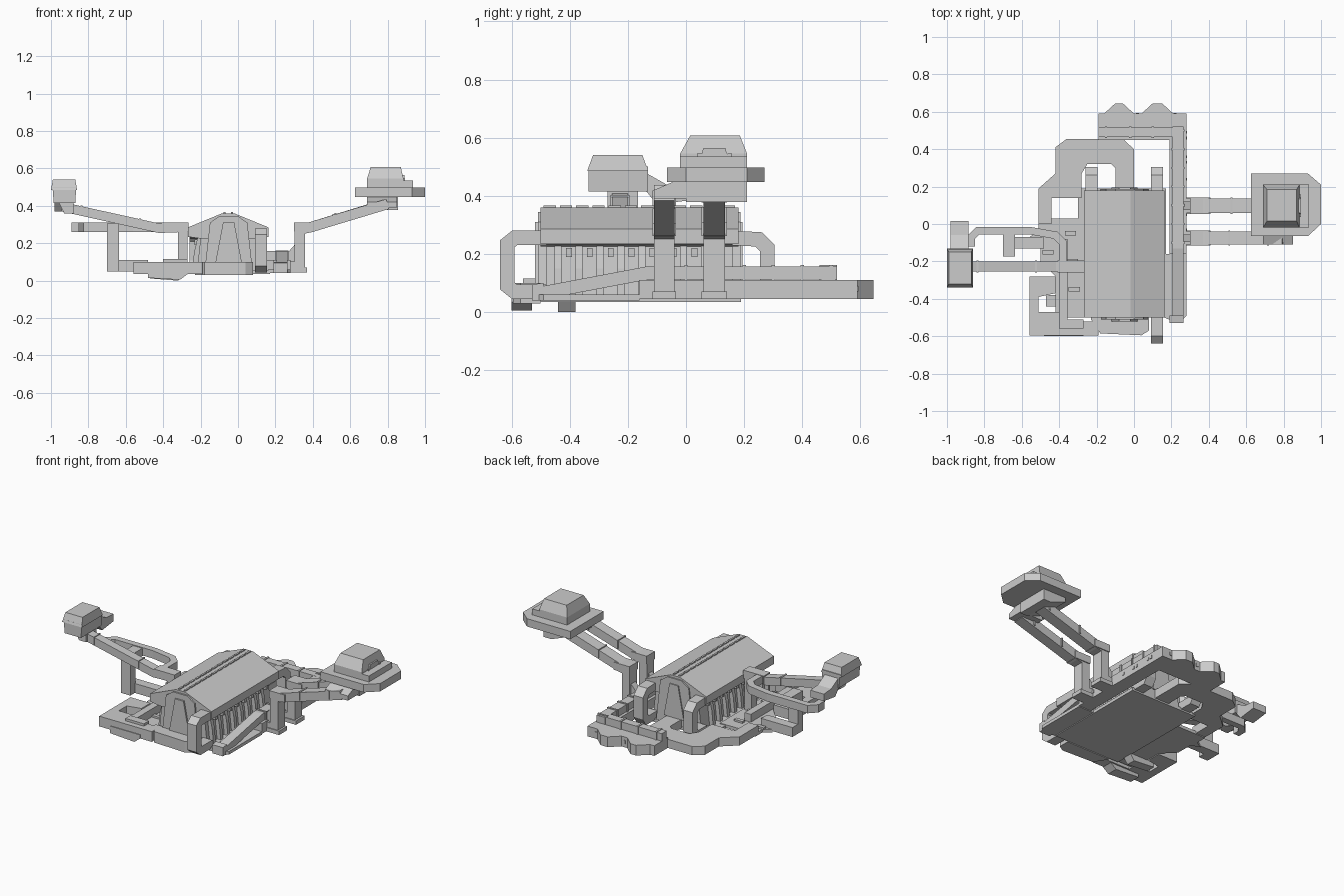
import bpy, bmesh, math
from mathutils import Vector


def prism(name, pts, axis, a, b, top=None):
    """Extrude a 2D outline along an axis; 'top' optionally gives a second outline."""
    put = {'x': lambda p, d: (d, p[0], p[1]),
           'y': lambda p, d: (p[0], d, p[1]),
           'z': lambda p, d: (p[0], p[1], d)}[axis]
    bm = bmesh.new()
    lo = [bm.verts.new(put(p, a)) for p in pts]
    hi = [bm.verts.new(put(p, b)) for p in (top or pts)]
    n = len(pts)
    bm.faces.new(lo)
    bm.faces.new(hi)
    for i in range(n):
        bm.faces.new((lo[i], lo[(i + 1) % n], hi[(i + 1) % n], hi[i]))
    bmesh.ops.recalc_face_normals(bm, faces=bm.faces)
    me = bpy.data.meshes.new(name)
    bm.to_mesh(me)
    bm.free()
    ob = bpy.data.objects.new(name, me)
    bpy.context.collection.objects.link(ob)
    return ob


def rect(x0, x1, y0, y1):
    return [(x0, y0), (x1, y0), (x1, y1), (x0, y1)]


def box(name, x0, x1, y0, y1, z0, z1):
    return prism(name, rect(x0, x1, y0, y1), 'z', z0, z1)


def ribbon(path, t):
    """Outline of a mitred band of thickness t along a 2D path."""
    P = [Vector(p) for p in path]
    left, right = [], []
    for i, p in enumerate(P):
        ds = []
        if i > 0:
            ds.append((p - P[i - 1]).normalized())
        if i < len(P) - 1:
            ds.append((P[i + 1] - p).normalized())
        ns = [Vector((-d.y, d.x)) for d in ds]
        m = sum(ns, Vector((0, 0))).normalized()
        off = m * (t / 2 / max(0.4, m.dot(ns[0])))
        left.append(tuple(p + off))
        right.append(tuple(p - off))
    return left + right[::-1]


# Main hall: roof, body, end walls, ridge trim, ribs
prism('hall_roof', [(-.20, .225), (-.268, .235), (-.268, .285), (-.085, .36), (-.02, .36),
                    (.163, .285), (.163, .235), (.10, .225)], 'y', -.5, .18)
prism('hall_body', [(-.22, .045), (.12, .045), (.10, .23), (-.20, .23)], 'y', -.48, .16)
end = [(-.18, .04), (.08, .04), (.05, .31), (.0, .345), (-.10, .345), (-.15, .31)]
door = [(-.12, .10), (.02, .10), (-.02, .31), (-.08, .31)]
for label, y0, y1, yd in (('front', -.51, -.48, -.52), ('back', .16, .188, .195)):
    prism('hall_end_' + label, end, 'y', y0, y1)
    prism('hall_door_' + label, door, 'y', min(yd, y0), max(yd, y1))
for x in (-.072, -.032):
    for i in range(12):
        y = -.49 + i * .056
        box('ridge_trim', x - .006, x + .006, y, y + .042, .355, .366)
for i in range(8):
    y = -.44 + i * .072
    for s in (-1, 1):
        cx = -.05
        prism('wall_rib', [(cx + s * .15, .05), (cx + s * .195, .05), (cx + s * .185, .15),
                           (cx + s * .165, .235), (cx + s * .14, .235)], 'y', y - .012, y + .012)
        box('wall_lamp', cx + s * .17 - .012, cx + s * .17 + .012, y + .027, y + .047, .19, .22)

# Low floor and front step
box('hall_floor', -.30, .17, -.5, .19, .035, .055)
prism('front_step', [(-.23, -.51), (-.18, -.585), (.04, -.595), (.08, -.57), (.08, -.5), (-.23, -.5)],
      'z', .03, .10)

# Left deck, with notch
prism('left_floor', [(-.42, -.50), (-.26, -.50), (-.26, .03), (-.51, .03), (-.51, -.04), (-.56, -.07),
                     (-.50, -.09), (-.50, -.20), (-.44, -.26), (-.42, -.28)], 'z', .04, .06)
prism('left_front_deck', [(-.56, -.595), (-.19, -.595), (-.19, -.52), (-.40, -.52), (-.40, -.47),
                          (-.51, -.47), (-.51, -.39), (-.42, -.37), (-.42, -.28), (-.56, -.28)],
      'z', .035, .10)
box('deck_rail', -.40, -.355, -.52, -.08, .06, .11)
box('deck_rail', -.40, -.27, -.56, -.51, .06, .115)
for x, y in ((-.49, -.05), (-.46, -.15), (-.34, -.05), (-.32, -.35), (-.33, -.2)):
    box('deck_hatch', x - .03, x + .03, y - .012, y + .012, .06, .072)
prism('front_foot', [(-.48, .015), (-.31, .005), (-.27, .035), (-.27, .06), (-.48, .06)], 'y', -.60, -.53)
prism('side_foot', [(-.47, .012), (-.32, 0), (-.29, .04), (-.47, .04)], 'y', -.44, -.38)

# Back left deck, a thick U-shaped wall
prism('back_left_deck', [(0, .18), (0, .40), (-.06, .455), (-.36, .455), (-.42, .41), (-.42, .27),
                         (-.51, .19), (-.51, .0), (-.44, .0), (-.44, .14), (-.28, .14), (-.28, .27),
                         (-.25, .32), (-.12, .32), (-.10, .30), (-.10, .18)], 'z', .045, .10)

# Right and rear deck with two bays
prism('right_rear_deck', [(-.19, .45), (-.19, .59), (-.16, .59), (-.10, .645), (-.06, .645), (0, .59),
                          (.04, .59), (.10, .645), (.15, .645), (.21, .59), (.28, .59), (.28, -.16),
                          (.19, -.16), (.19, .45)], 'z', .045, .11)
prism('right_front_deck', [(.16, -.16), (.28, -.16), (.28, -.49), (.24, -.53), (.16, -.50)],
      'z', .04, .06)
for y in (-.03, .05, .12, .24, .33, .36, .46, .49):
    box('deck_window', .278, .284, y - .007, y + .007, .072, .09)
for x in (-.14, -.02, .02, .22):
    box('deck_window', x - .008, x + .008, .588, .594, .07, .09)

# Pipe on the right side, sloping to the ground at the front
prism('side_pipe', ribbon([(.52, .135), (-.13, .135), (-.50, .065)], .045), 'x', .205, .265)
box('rear_pipe', -.19, .265, .465, .515, .11, .158)
prism('pipe_outlet', [(-.53, .04), (-.49, .04), (-.49, .10), (-.53, .095)], 'x', .19, .265)
for y in (-.1, 0, .1, .2, .3, .4, .5):
    box('pipe_collar', .20, .27, y - .006, y + .006, .11, .162)
for x in (-.15, -.02, .1):
    box('pipe_collar', x - .006, x + .006, .46, .52, .11, .162)

# Arched struts at the hall ends
front_arch = [(-.48, .255), (-.59, .255), (-.615, .235), (-.615, .09), (-.59, .07), (-.48, .07)]
back_arch = [(.16, .255), (.25, .25), (.28, .22), (.28, .10), (.26, .07), (.16, .07)]
for path, x in ((front_arch, .09), (back_arch, .09), (back_arch, -.26)):
    prism('arch_strut', ribbon(path, .05), 'x', x, x + .065)

# Right arms carrying the control pod
for y0, y1, tip in ((.06, .135, (.84, .425)), (-.11, -.04, (.80, .41))):
    path = [(.26, .075), (.33, .075), (.33, .275), (.385, .285), tip]
    prism('right_arm', ribbon(path, .055), 'y', y0, y1)
    prism('arm_brace', [(.20, .06), (.31, .06), (.31, .20), (.24, .12)], 'y', y0 + .015, y1 - .015)
    box('arm_elbow', .30, .41, y0 - .006, y1 + .006, .262, .31)
    box('arm_foot', .28, .37, y0 - .006, y1 + .006, .045, .07)
    for f in (.3, .8):
        x, z = .385 + f * (tip[0] - .385), .285 + f * (tip[1] - .285)
        box('arm_collar', x - .005, x + .005, y0 - .006, y1 + .006, z - .02, z + .034)

# Control pod
prism('pod_plate', [(.625, -.065), (.93, -.065), (1, .0), (1, .21), (.93, .27), (.625, .27)], 'z', .447, .497)
prism('pod_keel', [(.69, .42), (.80, .378), (.855, .378), (.855, .447), (.69, .447)], 'y', .0, .21)
prism('pod_side_keel', [(-.11, .39), (.0, .39), (.0, .45), (-.04, .45), (-.11, .42)], 'x', .69, .85)
box('pod_base', .69, .885, -.02, .21, .497, .545)
prism('pod_dome', rect(.69, .885, -.02, .21), 'z', .545, .608, rect(.71, .87, .015, .185))
prism('pod_window_sill', [(.04, .497), (.155, .497), (.135, .565), (.06, .565)], 'x', .86, .89)
box('pod_vent', .88, .935, -.02, .21, .497, .535)
for y in (.045, .15):
    box('pod_lamp', .88, .893, y - .008, y + .008, .52, .545)

# Left arm and its elbow
prism('left_arm', ribbon([(-.94, .395), (-.42, .28), (-.295, .285), (-.295, .05)], .05), 'y', -.255, -.20)
box('left_elbow', -.41, -.265, -.26, -.195, .26, .312)
for f in (.2, .8):
    x, z = -.94 + f * .52, .395 - f * .115
    box('arm_collar', x - .005, x + .005, -.26, -.195, z - .02, z + .03)

# Upper left walkway with supporting post
prism('left_walkway', ribbon([(-.87, -.12), (-.87, -.07), (-.835, -.035), (-.56, -.035), (-.42, -.06),
                              (-.38, -.10), (-.38, -.22)], .04), 'z', .26, .31)
prism('walkway_post', ribbon([(-.08, .075), (-.15, .075), (-.15, .28), (-.04, .28)], .05), 'x', -.70, -.635)
box('post_base', -.70, -.48, -.13, -.07, .05, .11)

# Left pod
prism('left_pod_neck', rect(-.93, -.88, -.27, -.165), 'z', .36, .42, rect(-.96, -.88, -.27, -.165))
prism('left_pod_body', rect(-.985, -.87, -.335, -.13), 'z', .415, .50, rect(-.992, -.865, -.335, -.13))
prism('left_pod_roof', rect(-1, -.86, -.34, -.13), 'z', .485, .54, rect(-.99, -.87, -.32, -.15))
prism('left_pod_ramp', [(-.14, .42), (-.14, .48), (-.06, .435), (.015, .43), (.015, .385), (-.10, .37)],
      'x', -.98, -.885)
